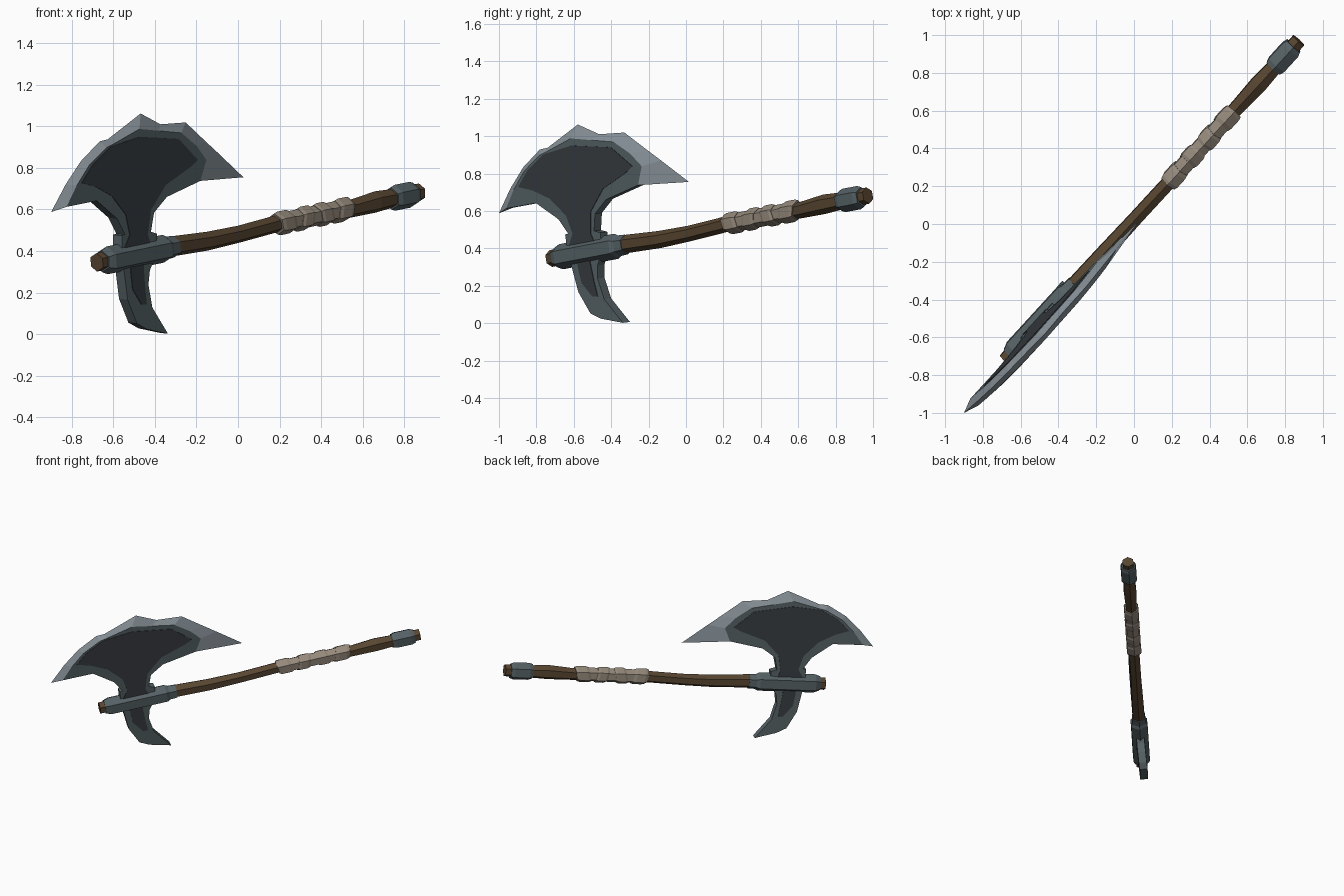
import bpy, bmesh, math
from mathutils import Vector

if "Cube" in bpy.data.objects:
    bpy.data.objects.remove(bpy.data.objects["Cube"])

# Tilted plane that holds both the haft axis and the blade
A, B, C = 1.12, 0.083, -0.128
N = Vector((A, -1, C)).normalized()


def on_plane(x, z, d=0.0):
    return Vector((x, A * x + B + C * z, z)) + N * d


U = (on_plane(0.87, 0.682) - on_plane(-0.68, 0.345)).normalized()   # along haft
V = U.cross(N).normalized()
if V.z < 0:
    V = -V


def material(name, rgb):
    m = bpy.data.materials.new(name)
    lin = [((c / 255 + 0.055) / 1.055) ** 2.4 for c in rgb]
    m.diffuse_color = (*lin, 1)
    m.use_nodes = True
    m.node_tree.nodes["Principled BSDF"].inputs["Base Color"].default_value = m.diffuse_color
    return m


WOOD = material("brown wood", (88, 70, 49))
CLOTH = material("grey cloth wrap", (150, 138, 124))
STEEL = material("grey steel", (86, 98, 102))
DARK = material("dark steel", (56, 61, 65))
EDGE = material("bright edge steel", (136, 146, 153))


def finish(name, bm, *mats):
    bmesh.ops.recalc_face_normals(bm, faces=bm.faces[:])
    me = bpy.data.meshes.new(name)
    bm.to_mesh(me)
    bm.free()
    for m in mats:
        me.materials.append(m)
    ob = bpy.data.objects.new(name, me)
    bpy.context.collection.objects.link(ob)
    return ob


def hex_tube(name, stations, mat, shear=0.0):
    """Six-sided tube through (x, z, radius) stations, ends slanted by shear."""
    bm = bmesh.new()
    rings = []
    for x, z, r in stations:
        ring = []
        for k in range(6):
            a = math.radians(90 + 60 * k)
            n, v = r * math.cos(a), r * math.sin(a)
            ring.append(bm.verts.new(on_plane(x, z) + N * n + V * v + U * shear * v))
        rings.append(ring)
    for p, q in zip(rings, rings[1:]):
        for k in range(6):
            bm.faces.new((p[k], p[(k + 1) % 6], q[(k + 1) % 6], q[k]))
    bm.faces.new(rings[0])
    bm.faces.new(rings[-1])
    return finish(name, bm, mat)


# Haft, gently uneven along its length
hex_tube("haft", [(-.68, .345, .045), (-.62, .36, .046), (-.30, .425, .049),
                  (-.15, .447, .046), (0, .480, .042), (.2, .535, .042),
                  (.55, .606, .044), (.66, .636, .052), (.75, .655, .045),
                  (.872, .682, .044)], WOOD)

# Head socket and pommel ring
hex_tube("head_socket", [(-.655, .35, .053), (-.63, .355, .068), (-.36, .411, .068),
                         (-.345, .414, .056), (-.31, .421, .053)], STEEL)
hex_tube("pommel_ring", [(.738, .652, .054), (.755, .656, .063), (.828, .671, .063),
                         (.845, .675, .054)], STEEL)

# Grip wrap: thin sleeve with four slanted bulging bands
hex_tube("grip_sleeve", [(.19, .531, .050), (.52, .602, .050)], CLOTH)
for i in range(4):
    c = .217 + i * .092
    sx = .034 if i in (0, 3) else .028
    z = lambda x: .531 + (x - .19) * .215
    hex_tube(f"grip_band_{i + 1}",
             [(c - sx, z(c - sx), .053), (c - sx * .6, z(c - sx * .6), .059),
              (c + sx * .6, z(c + sx * .6), .059), (c + sx, z(c + sx), .053)],
             CLOTH, shear=.25 if i % 2 else -.2)

# Blade: flat steel body with a bevelled sharp edge
T = 0.028
cutting = [(-.90, .587), (-.83, .72), (-.757, .832), (-.666, .928), (-.627, .938),
           (-.469, 1.062), (-.373, 1.01), (-.252, 1.019), (-.151, .923),
           (-.094, .87), (.026, .755)]
bevel = [(-.846, .615), (-.798, .716), (-.736, .817), (-.654, .90), (-.62, .918),
         (-.495, .99), (-.40, .981), (-.293, .971), (-.221, .909),
         (-.173, .841), (-.202, .74)]
lower = [(-.363, .663), (-.425, .587), (-.44, .495), (-.411, .486), (-.415, .385),
         (-.445, .31), (-.452, .24), (-.433, .13), (-.358, .004), (-.46, .026),
         (-.507, .053), (-.552, .168), (-.567, .288), (-.58, .385), (-.58, .476),
         (-.565, .481), (-.603, .558), (-.70, .644)]

bm = bmesh.new()
outline = bevel + lower
sides = [[bm.verts.new(on_plane(x, z, d)) for x, z in outline] for d in (T, -T)]
sharp = [bm.verts.new(on_plane(x, z)) for x, z in cutting]
n, m = len(bevel), len(outline)
for s in sides:
    bm.faces.new(s)
    for i in range(n - 1):
        bm.faces.new((s[i], s[i + 1], sharp[i + 1], sharp[i])).material_index = 1
for i in range(n - 1, m):
    j = (i + 1) % m
    bm.faces.new((sides[0][i], sides[0][j], sides[1][j], sides[1][i]))
for i, t in ((0, sharp[0]), (n - 1, sharp[-1])):
    bm.faces.new((sides[0][i], sides[1][i], t)).material_index = 1
finish("blade", bm, STEEL, EDGE)

# Dark panels on both blade faces
upper_panel = [(-.774, .73), (-.721, .817), (-.635, .904), (-.495, .952), (-.308, .942),
               (-.216, .841), (-.25, .808), (-.37, .721), (-.442, .60), (-.457, .481),
               (-.435, .41), (-.57, .41), (-.543, .481), (-.5625, .577),
               (-.63, .668), (-.707, .712)]
lower_panel = [(-.538, .37), (-.538, .30), (-.529, .216), (-.486, .144),
               (-.4615, .144), (-.471, .24), (-.476, .32), (-.476, .37)]
for label, pts in (("upper_panel", upper_panel), ("lower_panel", lower_panel)):
    for side, sgn in (("right", 1), ("left", -1)):
        bm = bmesh.new()
        a = [bm.verts.new(on_plane(x, z, sgn * (T - .002))) for x, z in pts]
        b = [bm.verts.new(on_plane(x, z, sgn * (T + .003))) for x, z in pts]
        bm.faces.new(a)
        bm.faces.new(b)
        for i in range(len(pts)):
            j = (i + 1) % len(pts)
            bm.faces.new((a[i], a[j], b[j], b[i]))
        finish(f"{label}_{side}", bm, DARK)
